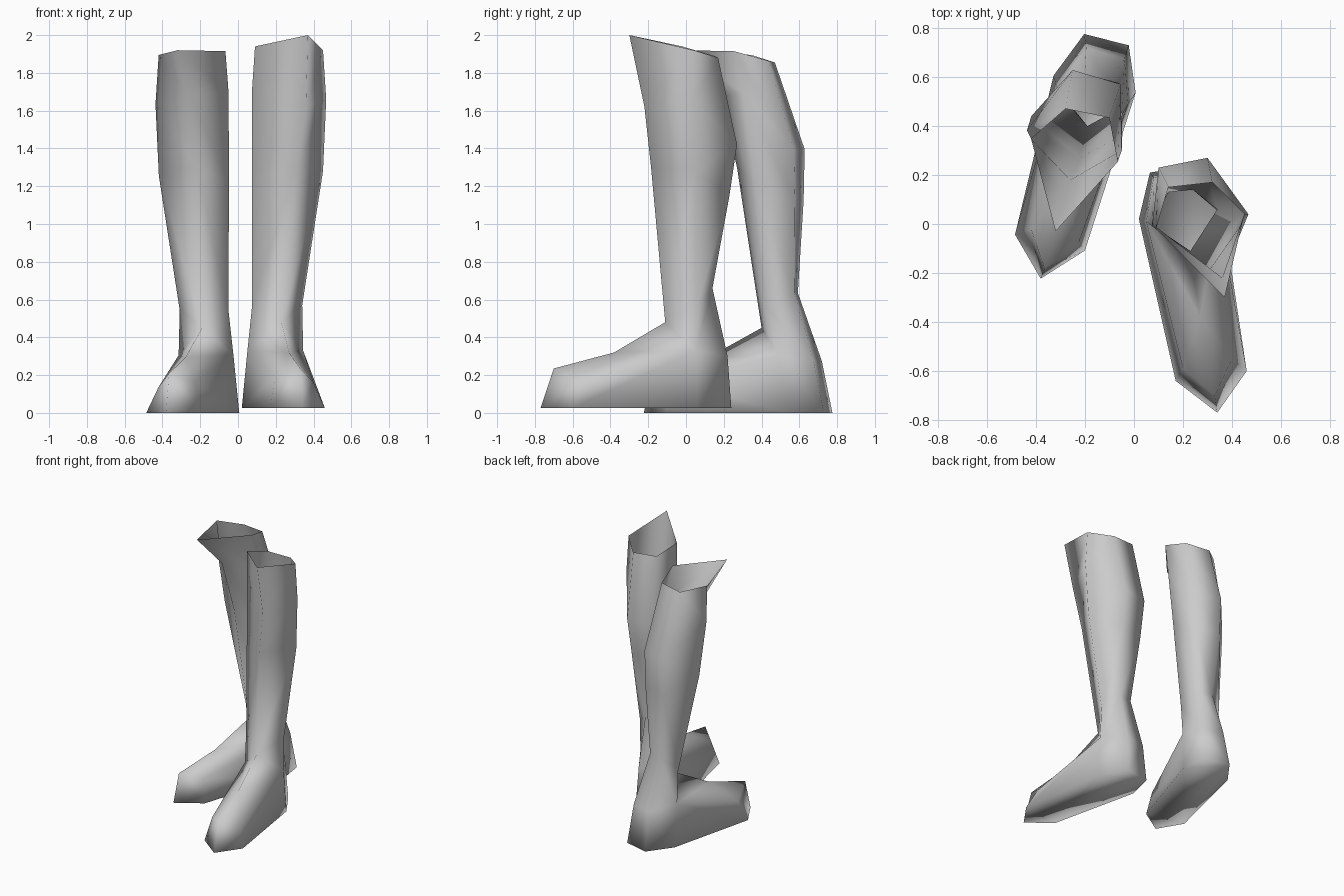
import bpy
import bmesh
from math import radians
from mathutils import Vector, Matrix

default_cube = bpy.data.objects.get("Cube")
if default_cube:
    bpy.data.objects.remove(default_cube, do_unlink=True)

leather = bpy.data.materials.new("grey_leather")
leather.use_nodes = True
leather.diffuse_color = (0.6, 0.6, 0.6, 1)
leather.node_tree.nodes["Principled BSDF"].inputs["Base Color"].default_value = (0.6, 0.6, 0.6, 1)

# Shaft rings, top to ankle: front, inner, inner back, outer back, outer
SHAFT = [
    [(.37, -.30, 2), (.09, -.02, 1.94), (.14, .15, 1.89), (.32, .17, 1.88), (.45, .04, 1.92)],
    [(.36, -.22, 1.62), (.075, 0, 1.72), (.10, .23, 1.42), (.30, .27, 1.42), (.467, .04, 1.66)],
    [(.31, -.185, 1.3), (.073, 0, 1.25), (.11, .20, 1.15), (.29, .23, 1.15), (.45, .05, 1.28)],
    [(.23, -.11, .48), (.075, -.01, .57), (.14, .13, .66), (.24, .14, .66), (.34, .06, .57)],
]
# Foot rings: toe, inner toe, inner, inner heel, outer heel, outer, outer toe
UPPER = [(.33, -.70, .235), (.20, -.59, .19), (.05, .01, .33), (.08, .19, .3),
         (.24, .22, .3), (.345, .05, .33), (.40, -.55, .16)]
SOLE = [(x, y, .025) for x, y in [(.34, -.77), (.17, -.64), (.02, .02), (.065, .21),
                                  (.25, .24), (.36, .06), (.46, -.60)]]
INSTEP = (.27, -.38, .32)
# The right shin is slimmer and leans forward
RIGHT_SHIN = [(-.32, -.03, 1.92), (-.26, .18, 1.68), (-.22, .27, 1.3), (-.19, .40, .45)]


def keep(p):
    return Vector(p)


def to_right(p):
    """Mirror, turn the toe outward, step back and lean the shaft forward."""
    pivot = Vector((-.2, .05, 0))
    q = Matrix.Rotation(radians(-5), 3, "Z") @ (Vector((-p[0], p[1], p[2])) - pivot) + pivot
    return q + Vector((.03, .535 - .13 * p[2], -.025))


def make_boot(name, place, shin=None):
    bm = bmesh.new()

    def ring(points):
        return [bm.verts.new(place(p)) for p in points]

    def bridge(a, b):
        for i in range(len(a)):
            j = (i + 1) % len(a)
            bm.faces.new((a[i], a[j], b[j], b[i]))

    # Open shaft
    shaft = [ring(r) for r in SHAFT]
    for i, co in enumerate(shin or []):
        shaft[i][0].co = co
    for a, b in zip(shaft, shaft[1:]):
        bridge(a, b)

    # Foot sides and sole
    upper, sole = ring(UPPER), ring(SOLE)
    bridge(upper, sole)
    bm.faces.new(sole)

    # Heel and instep joining the foot to the ankle
    instep = bm.verts.new(place(INSTEP))
    front, inner, inner_back, outer_back, outer = shaft[-1]
    toe, toe_in, side_in, heel_in, heel_out, side_out, toe_out = upper
    ankle = [inner, inner_back, outer_back, outer]
    foot = [side_in, heel_in, heel_out, side_out]
    for i in range(len(ankle) - 1):
        bm.faces.new((ankle[i], ankle[i + 1], foot[i + 1], foot[i]))
    for face in [(toe, toe_in, instep), (toe, instep, toe_out),
                 (toe_in, side_in, instep), (side_in, front, instep), (side_in, inner, front),
                 (toe_out, instep, side_out), (side_out, instep, front), (side_out, front, outer)]:
        bm.faces.new(face)

    bmesh.ops.recalc_face_normals(bm, faces=bm.faces[:])
    mesh = bpy.data.meshes.new(name)
    bm.to_mesh(mesh)
    bm.free()
    mesh.materials.append(leather)
    mesh.shade_smooth()
    boot = bpy.data.objects.new(name, mesh)
    bpy.context.collection.objects.link(boot)


make_boot("left_boot", keep)
make_boot("right_boot", to_right, RIGHT_SHIN)
